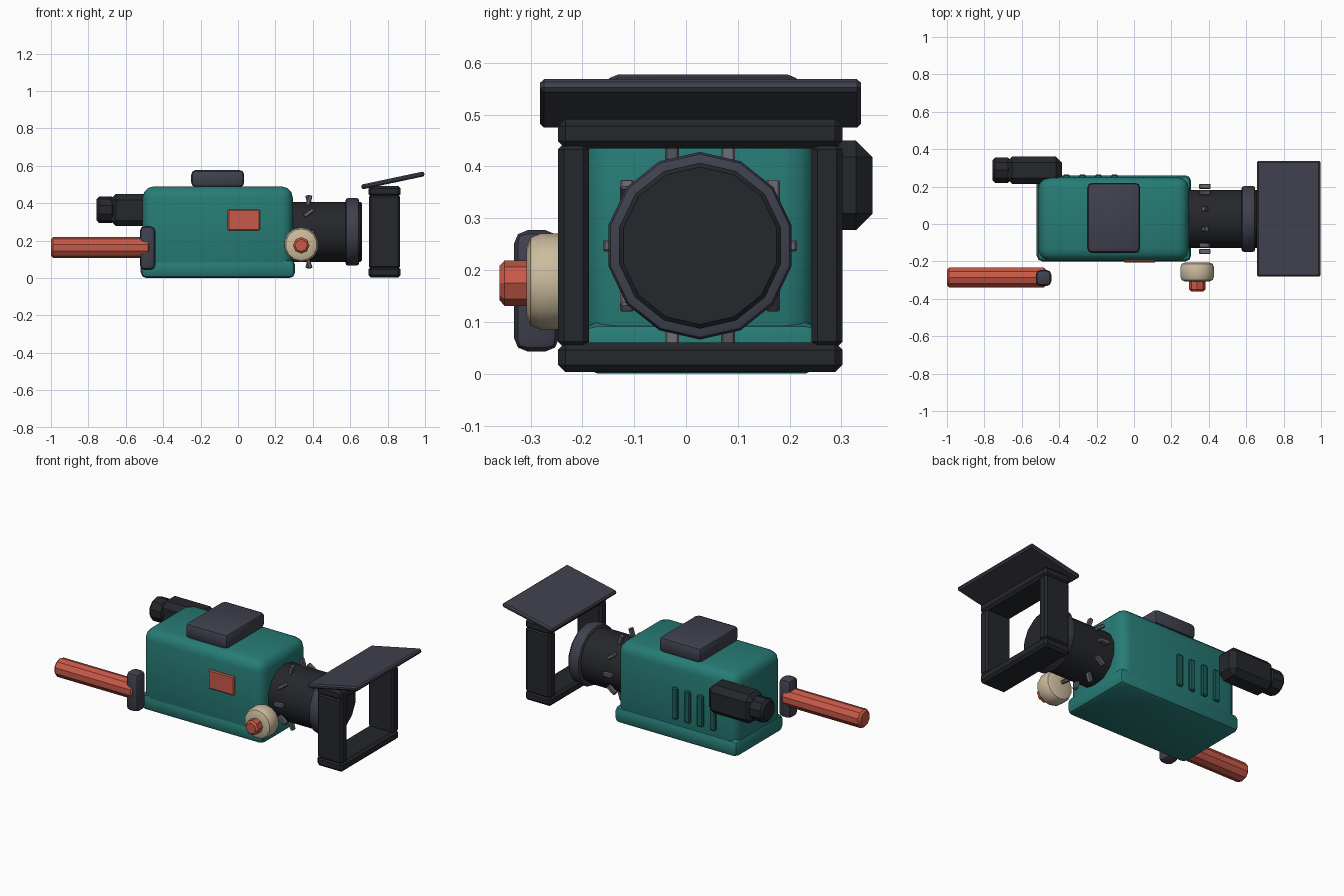
import bpy, bmesh, math
from mathutils import Matrix, Vector

if "Cube" in bpy.data.objects:
    bpy.data.objects.remove(bpy.data.objects["Cube"])

def material(name, rgb):
    m = bpy.data.materials.new(name)
    m.diffuse_color = (*rgb, 1)
    m.use_nodes = True
    m.node_tree.nodes["Principled BSDF"].inputs["Base Color"].default_value = m.diffuse_color
    return m

TEAL = material("teal", (0.02, 0.20, 0.18))
DARK_TEAL = material("dark_teal", (0.012, 0.12, 0.11))
BLACK = material("black", (0.018, 0.02, 0.025))
GREY = material("slate", (0.05, 0.052, 0.075))
STEEL = material("steel", (0.13, 0.13, 0.16))
RED = material("red", (0.58, 0.10, 0.065))
CREAM = material("cream", (0.60, 0.50, 0.34))

def finish(name, bm, mat, loc, bevel, segments):
    # bevel only the hard edges, then smooth shallow angles
    if bevel:
        hard = [e for e in bm.edges if e.calc_face_angle(0) > math.radians(60)]
        bmesh.ops.bevel(bm, geom=hard, offset=bevel, segments=segments,
                        profile=0.5, affect='EDGES', clamp_overlap=True)
    bmesh.ops.recalc_face_normals(bm, faces=bm.faces)
    mesh = bpy.data.meshes.new(name)
    bm.to_mesh(mesh)
    bm.free()
    mesh.materials.append(mat)
    ob = bpy.data.objects.new(name, mesh)
    ob.location = loc
    bpy.context.collection.objects.link(ob)
    bpy.ops.object.select_all(action='DESELECT')
    ob.select_set(True)
    bpy.context.view_layer.objects.active = ob
    bpy.ops.object.shade_smooth_by_angle(angle=math.radians(30))
    return ob

def box(name, x, y, z, mat, bevel=0.01, segments=1, tilt=0):
    """Box from (min, max) ranges, optionally tilted about y."""
    lo, hi = Vector((x[0], y[0], z[0])), Vector((x[1], y[1], z[1]))
    bm = bmesh.new()
    bmesh.ops.create_cube(bm, size=1)
    bmesh.ops.scale(bm, vec=hi - lo, verts=bm.verts)
    ob = finish(name, bm, mat, (lo + hi) / 2, bevel, segments)
    ob.rotation_euler.y = tilt
    return ob

def cylinder(name, axis, span, centre, r, sides, mat, bevel=0.01, segments=1):
    """Cylinder along x or y; centre holds the other two coordinates."""
    bm = bmesh.new()
    bmesh.ops.create_cone(bm, cap_ends=True, segments=sides, radius1=r, radius2=r,
                          depth=span[1] - span[0])
    mid = sum(span) / 2
    if axis == 'x':
        rot = Matrix.Rotation(math.pi / 2, 3, 'Z') @ Matrix.Rotation(math.pi / 2, 3, 'X')
        loc = (mid, *centre)
    else:
        rot = Matrix.Rotation(math.pi / 2, 3, 'X')
        loc = (centre[0], mid, centre[1])
    bmesh.ops.rotate(bm, matrix=rot, verts=bm.verts)
    return finish(name, bm, mat, loc, bevel, segments)

# camera body, base flange and top pad
box("camera_body", (-0.51, 0.293), (-0.195, 0.25), (0.02, 0.49), TEAL, 0.06, 3)
box("base_flange", (-0.52, 0.305), (-0.20, 0.26), (0.0, 0.10), TEAL, 0.03, 2)
box("top_pad", (-0.25, 0.033), (-0.155, 0.22), (0.485, 0.578), GREY, 0.025, 2)
box("side_panel", (-0.055, 0.117), (-0.206, -0.18), (0.253, 0.367), RED, 0.006)

# vents on the far side
for i in range(4):
    x = -0.36 + i * 0.085
    box(f"vent_{i + 1}", (x - 0.019, x + 0.019), (0.235, 0.264), (0.13, 0.32),
        DARK_TEAL, 0.006)

# lens
CY, CZ = 0.027, 0.247
cylinder("lens_barrel", 'x', (0.26, 0.60), (CY, CZ), 0.16, 14, BLACK, 0.008)
cylinder("lens_ring", 'x', (0.575, 0.648), (CY, CZ), 0.181, 14, GREY, 0.014, 2)
cylinder("lens_front", 'x', (0.60, 0.663), (CY, CZ), 0.160, 14, BLACK, 0.008)

# grip lugs around the lens, each turned a step further
for i in range(10):
    a = i * math.tau / 10
    y, z = CY + 0.174 * math.cos(a), CZ + 0.174 * math.sin(a)
    box(f"lens_lug_{i + 1}", (0.348, 0.41), (y - 0.0135, y + 0.0135), (z - 0.011, z + 0.011),
        STEEL, 0.004, 1, a)

# matte box frame and tilted sun flag
for name, z in (("frame_bottom", (0.003, 0.06)), ("frame_top", (0.435, 0.492))):
    box(name, (0.697, 0.87), (-0.247, 0.302), z, BLACK, 0.014)
for name, y in (("frame_near", (-0.247, -0.187)), ("frame_far", (0.242, 0.302))):
    box(name, (0.70, 0.867), y, (0.05, 0.445), BLACK, 0.012)
box("sun_flag", (0.656, 1.0), (-0.282, 0.338), (0.509, 0.535), GREY, 0.008, 1,
    -math.radians(12))

# focus wheel and hub
cylinder("focus_wheel", 'y', (-0.308, -0.205), (0.338, 0.178), 0.093, 14, CREAM, 0.028, 2)
cylinder("focus_hub", 'y', (-0.36, -0.29), (0.338, 0.175), 0.044, 8, RED, 0.01)

# rear handle and its bracket
cylinder("handle_grip", 'x', (-1.0, -0.47), (-0.286, 0.163), 0.056, 10, RED, 0.012)
box("handle_bracket", (-0.525, -0.442), (-0.332, -0.245), (0.043, 0.277), GREY, 0.026, 2)

# viewfinder and eyecup
box("viewfinder", (-0.685, -0.385), (0.215, 0.36), (0.277, 0.45), BLACK, 0.032)
cylinder("eyecup", 'x', (-0.757, -0.66), (0.288, 0.365), 0.071, 10, BLACK, 0.014)
